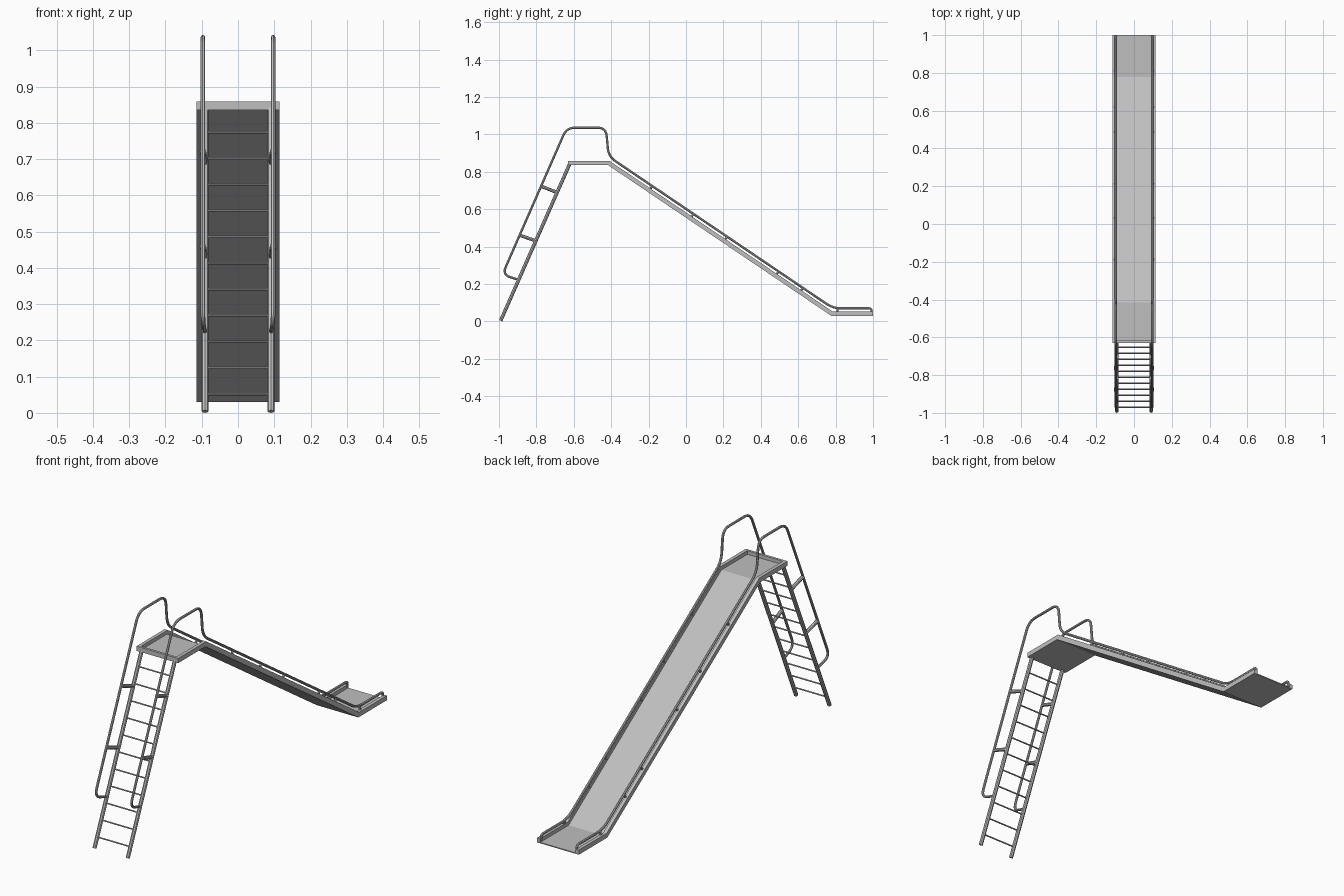
import bpy
import bmesh
from mathutils import Vector

if "Cube" in bpy.data.objects:
    bpy.data.objects.remove(bpy.data.objects["Cube"])

metal = bpy.data.materials.new("light grey metal")
metal.use_nodes = True
GREY = (0.52, 0.52, 0.52, 1)
metal.diffuse_color = GREY
metal.node_tree.nodes["Principled BSDF"].inputs["Base Color"].default_value = GREY


def finish(obj):
    """Give the part its material and smooth its round faces."""
    obj.data.materials.append(metal)
    bpy.ops.object.select_all(action="DESELECT")
    obj.select_set(True)
    bpy.context.view_layer.objects.active = obj
    if obj.type == "CURVE":
        bpy.ops.object.convert(target="MESH")
    bpy.ops.object.shade_smooth_by_angle()
    return obj


def rounded(points, radius, steps=6):
    """Replace the inner corners of a path by short arcs."""
    pts = [Vector(p) for p in points]
    path = [pts[0]]
    for a, b, c in zip(pts, pts[1:], pts[2:]):
        r = min(radius, (a - b).length * 0.49, (c - b).length * 0.49)
        start = b + (a - b).normalized() * r
        end = b + (c - b).normalized() * r
        for i in range(steps + 1):
            t = i / steps
            path.append(start * (1 - t) ** 2 + b * 2 * t * (1 - t) + end * t * t)
    return path + [pts[-1]]


def tube(name, path, radius):
    curve = bpy.data.curves.new(name, "CURVE")
    curve.dimensions = "3D"
    curve.bevel_depth = radius
    curve.bevel_resolution = 2
    curve.use_fill_caps = True
    spline = curve.splines.new("POLY")
    spline.points.add(len(path) - 1)
    for point, co in zip(spline.points, path):
        point.co = (*co, 1)
    obj = bpy.data.objects.new(name, curve)
    bpy.context.collection.objects.link(obj)
    return finish(obj)


def sweep(name, section, path):
    """Sweep a closed (x, height) section along a (y, z) path with mitred bends."""
    bm = bmesh.new()
    pts = [Vector(p) for p in path]
    rings = []
    for i, p in enumerate(pts):
        before = (p - pts[i - 1]).normalized() if i else None
        after = (pts[i + 1] - p).normalized() if i < len(pts) - 1 else None
        d1, d2 = before or after, after or before
        up = Vector((-d1.y, d1.x)) + Vector((-d2.y, d2.x))
        up = up * 2 / up.length_squared
        rings.append([bm.verts.new((x, p.x + up.x * h, p.y + up.y * h))
                      for x, h in section])
    n = len(section)
    for a, b in zip(rings, rings[1:]):
        for i in range(n):
            j = (i + 1) % n
            bm.faces.new((a[i], a[j], b[j], b[i]))
    bm.faces.new(rings[0])
    bm.faces.new(rings[-1])
    bmesh.ops.recalc_face_normals(bm, faces=bm.faces)
    mesh = bpy.data.meshes.new(name)
    bm.to_mesh(mesh)
    bm.free()
    obj = bpy.data.objects.new(name, mesh)
    bpy.context.collection.objects.link(obj)
    return finish(obj)


# Slide bed and platform: one shallow channel
WIDE, INNER, HIGH, FLOOR = 0.114, 0.097, 0.023, 0.005
bed_path = [(-0.63, 0.836), (-0.417, 0.836), (0.777, 0.03), (1.0, 0.03)]
channel = [(-WIDE, 0), (WIDE, 0), (WIDE, HIGH), (INNER, HIGH), (INNER, FLOOR),
           (-INNER, FLOOR), (-INNER, HIGH), (-WIDE, HIGH)]
sweep("slide_bed", channel, bed_path)
lip = [(-WIDE, 0), (WIDE, 0), (WIDE, HIGH), (-WIDE, HIGH)]
sweep("platform_front_lip", lip, [(-0.63, 0.836), (-0.618, 0.836)])

# Ladder line from the ground to the platform
foot, head = Vector((0, -0.991, 0.004)), Vector((0, -0.622, 0.842))


def on_ladder(z):
    return foot.lerp(head, (z - foot.z) / (head.z - foot.z))


RUNGS = 11
for i in range(RUNGS):
    p = on_ladder(0.052 + i * 0.0722)
    tube(f"rung_{i + 1}", [p - Vector((0.09, 0, 0)), p + Vector((0.09, 0, 0))], 0.0035)

for side, s in (("left", 1), ("right", -1)):
    rail_x = 0.097 * s
    post_x = 0.091 * s

    # Ladder stringer
    off = Vector((post_x, 0, 0))
    tube(f"{side}_stringer", [foot + off, head + off], 0.0095)

    # Handrail running on along the slide
    rail = [(post_x, -0.895, 0.223), (rail_x, -0.982, 0.25), (rail_x, -0.638, 1.036),
            (rail_x, -0.428, 1.036), (rail_x, -0.414, 0.882), (rail_x, 0.787, 0.07),
            (rail_x, 0.992, 0.07), (rail_x, 0.992, 0.04)]
    tube(f"{side}_handrail", rounded(rail, 0.045), 0.0062)

    # Brackets between ladder and handrail
    for i, (y, z, y2, z2) in enumerate([(-0.772, 0.722, -0.69, 0.69),
                                        (-0.886, 0.46, -0.80, 0.43)]):
        tube(f"{side}_bracket_{i + 1}", [(rail_x, y, z), (post_x, y2, z2)], 0.009)

    # Short posts holding the rail above the slide edge
    for i, y in enumerate((-0.18, 0.04, 0.22, 0.495, 0.625)):
        z = 0.882 - (y + 0.414) * 0.676
        tube(f"{side}_rail_post_{i + 1}",
             [(rail_x, y, z), (rail_x + 0.006 * s, y - 0.018, z - 0.027)], 0.006)
    tube(f"{side}_end_post", [(rail_x, 0.81, 0.07), (rail_x + 0.004 * s, 0.81, 0.048)], 0.006)
